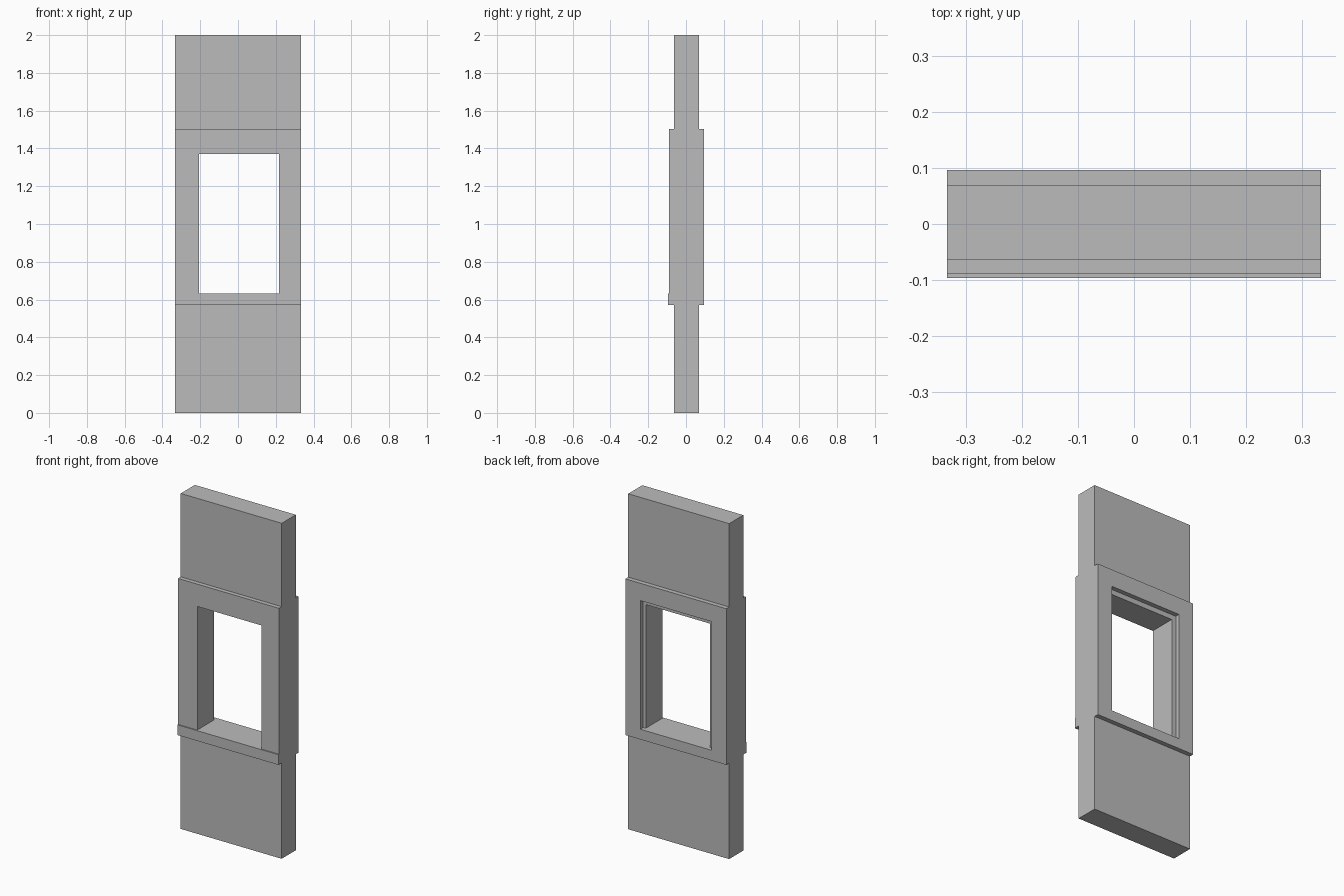
import bpy
import bmesh

cube = bpy.data.objects.get("Cube")
if cube:
    bpy.data.objects.remove(cube, do_unlink=True)

grey = bpy.data.materials.new("plain_grey")
grey.use_nodes = True
colour = (0.5, 0.5, 0.5, 1)
grey.diffuse_color = colour
grey.node_tree.nodes["Principled BSDF"].inputs["Base Color"].default_value = colour

HALF = 0.333                      # half the width of every part
SILL, TRIM_LOW, TRIM_TOP = 0.633, 0.572, 1.503
WALL_FRONT, WALL_BACK = -0.064, 0.069


def panel(name, front, back, low, high, hole=None):
    """Slab from front to back; hole is (left x, right x, bottom z, top z)."""
    def loop(x0, x1, z0, z1, y):
        return [bm.verts.new(p) for p in
                ((x0, y, z0), (x1, y, z0), (x1, y, z1), (x0, y, z1))]

    bm = bmesh.new()
    outlines = [(-HALF, HALF, low, high)] + ([hole] if hole else [])
    fronts = [loop(*o, front) for o in outlines]
    backs = [loop(*o, back) for o in outlines]
    # Rims round the outside and through the opening
    for a, b in zip(fronts, backs):
        for i in range(4):
            j = (i + 1) % 4
            bm.faces.new((a[i], a[j], b[j], b[i]))
    # Front and back, as a ring of quads if there is an opening
    for loops in (fronts, backs):
        if hole:
            outer, inner = loops
            for i in range(4):
                j = (i + 1) % 4
                bm.faces.new((outer[i], outer[j], inner[j], inner[i]))
        else:
            bm.faces.new(loops[0])
    bmesh.ops.recalc_face_normals(bm, faces=bm.faces)
    mesh = bpy.data.meshes.new(name)
    bm.to_mesh(mesh)
    bm.free()
    mesh.materials.append(grey)
    obj = bpy.data.objects.new(name, mesh)
    bpy.context.collection.objects.link(obj)
    return obj


opening = (-0.206, 0.217, SILL, 1.37)
rebate = (-0.234, 0.234, SILL, 1.40)   # wider, so a ledge shows at the back

panel("wall", WALL_FRONT, WALL_BACK, 0, 2, opening)
panel("front_trim", -0.0895, WALL_FRONT, TRIM_LOW, TRIM_TOP, opening)
panel("back_trim", WALL_BACK, 0.096, TRIM_LOW, TRIM_TOP, rebate)
panel("window_sill", -0.096, -0.0895, TRIM_LOW, SILL)
